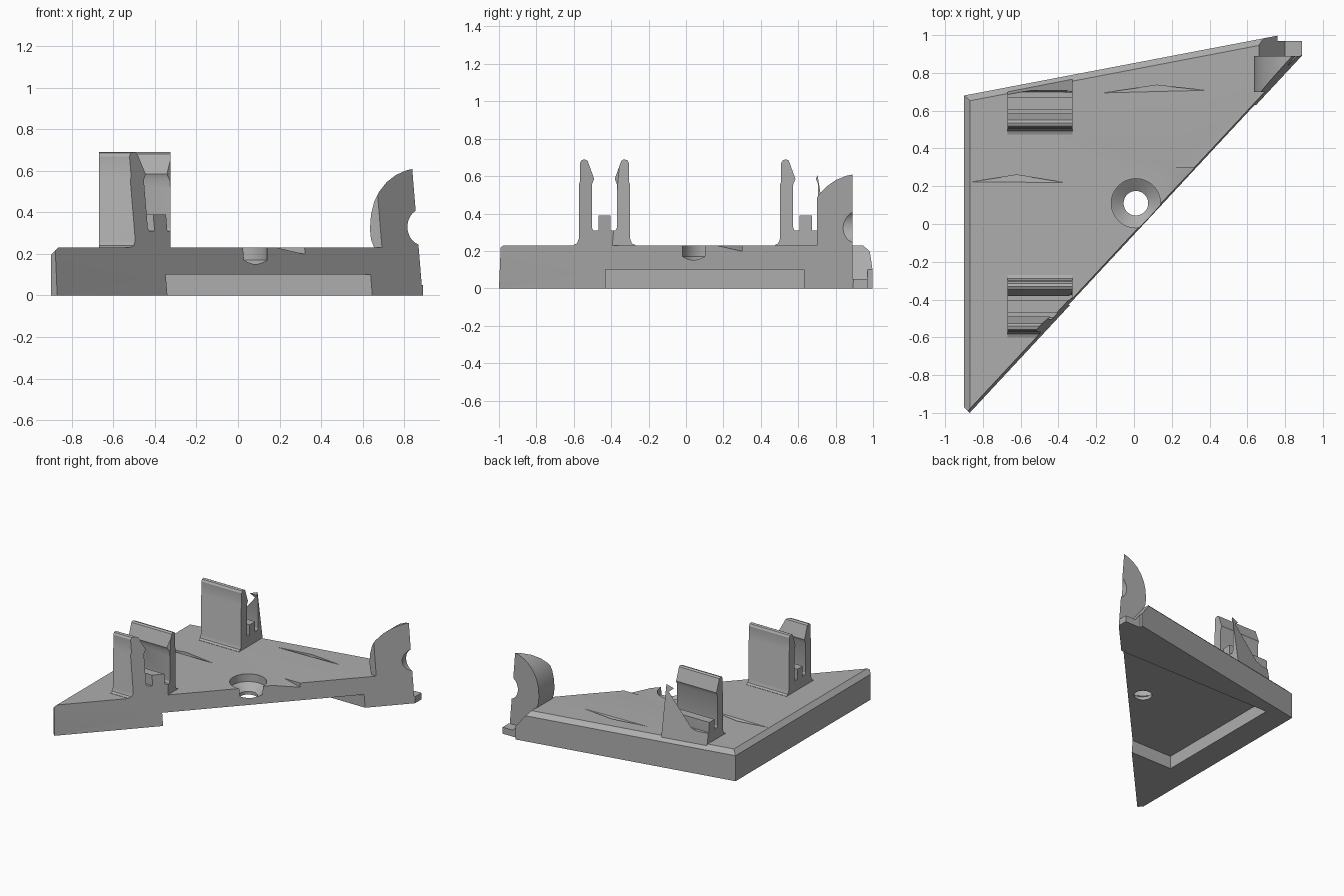
import bpy, bmesh, math
from mathutils import Vector

if "Cube" in bpy.data.objects:
    bpy.data.objects.remove(bpy.data.objects["Cube"])

grey = bpy.data.materials.new("grey plastic")
grey.diffuse_color = (0.42, 0.42, 0.42, 1)
grey.use_nodes = True
grey.node_tree.nodes["Principled BSDF"].inputs["Base Color"].default_value = grey.diffuse_color


def finish(name, bm):
    bmesh.ops.recalc_face_normals(bm, faces=bm.faces)
    me = bpy.data.meshes.new(name)
    bm.to_mesh(me)
    bm.free()
    me.materials.append(grey)
    ob = bpy.data.objects.new(name, me)
    bpy.context.collection.objects.link(ob)
    return ob


def prism(name, pts, axis, lo, hi):
    """Extrude a 2D outline along x (y,z pts), y (x,z pts) or z (x,y pts)."""
    bm = bmesh.new()
    place = {"x": lambda p, t: (t, p[0], p[1]),
             "y": lambda p, t: (p[0], t, p[1]),
             "z": lambda p, t: (p[0], p[1], t)}[axis]
    face = bm.faces.new([bm.verts.new(place(p, lo)) for p in pts])
    ext = bmesh.ops.extrude_face_region(bm, geom=[face])
    step = Vector(place((0, 0), hi - lo))
    bmesh.ops.translate(bm, vec=step, verts=[v for v in ext["geom"] if isinstance(v, bmesh.types.BMVert)])
    return finish(name, bm)


def hull(name, pts):
    bm = bmesh.new()
    bmesh.ops.convex_hull(bm, input=[bm.verts.new(p) for p in pts])
    return finish(name, bm)


def slab(point, normal):
    """Large block lying outside a plane, used for trimming."""
    bm = bmesh.new()
    bmesh.ops.create_cube(bm, size=6)
    ob = finish("trim", bm)
    n = Vector(normal).normalized()
    ob.rotation_mode = "QUATERNION"
    ob.rotation_quaternion = n.to_track_quat("Z", "Y")
    ob.location = Vector(point) + n * 3
    return ob


def cone(x, y, z0, z1, r0, r1):
    bm = bmesh.new()
    bmesh.ops.create_cone(bm, cap_ends=True, segments=48, radius1=r0, radius2=r1, depth=z1 - z0)
    bmesh.ops.translate(bm, vec=(x, y, (z0 + z1) / 2), verts=bm.verts)
    return finish("hole_cutter", bm)


def cut(ob, cutter):
    cutter.hide_render = True
    bpy.context.view_layer.update()
    mod = ob.modifiers.new("cut", "BOOLEAN")
    mod.operation = "DIFFERENCE"
    mod.solver = "EXACT"
    mod.object = cutter
    bpy.context.view_layer.objects.active = ob
    bpy.ops.object.modifier_apply(modifier=mod.name)
    bpy.data.objects.remove(cutter)


def diagonal():   # slightly leaning long diagonal side
    return slab((-0.87, -1, 0), (0.732, -0.681, 0.06))


# Triangular base plate
T = 0.23
plate = prism("base_plate", [(-0.9, 0.68), (-0.9, -0.97), (-0.87, -1), (0.89, 0.89),
                             (0.89, 0.97), (0.76, 0.97), (0.76, 0.997)], "z", 0, T)
cut(plate, diagonal())
# bevels along the left and back top edges
cut(plate, slab((-0.9, 0, 0.197), (-1, 0, 1)))
cut(plate, slab((-0.9, 0.68, 0.197), (-0.188, 0.982, 1)))
# pocket underneath, open to the diagonal side
cut(plate, prism("pocket", [(-0.7, -0.43), (0.9, -0.43), (0.9, 0.63), (-0.7, 0.63)], "z", -0.1, 0.1))
# sloped ramp and thin ledge at the back right corner
cut(plate, prism("ramp", [(0.645, 0.25), (0.80, 0.05), (1, 0.05), (1, 0.25)], "y", 0.89, 1.2))
# countersunk screw hole
cut(plate, cone(0.01, 0.11, 0.17, 0.3, 0.13, 0.13))
cut(plate, cone(0.01, 0.11, 0.125, 0.1701, 0.065, 0.13))
cut(plate, cone(0.01, 0.11, 0.05, 0.15, 0.065, 0.065))
# shallow sliver recesses in the top face
for ax, ay, bx, by, px, py in ((-0.88, 0.22, -0.34, 0.215, -0.62, 0.26),
                               (-0.19, 0.69, 0.40, 0.705, 0.12, 0.735)):
    cut(plate, hull("sliver", [(ax, ay, 0.235), (bx, by, 0.235), (px, py, 0.235), (px, py, 0.18)]))
# ramped notch on the diagonal side
cut(plate, hull("notch", [(x, y, z) for y in (0, 0.30)
                          for x, z in ((0.18, 0.232), (0.4, 0.25), (0.4, 0.18))]))

# Snap clips: half profile (distance from middle, height), mirrored
half = [(0.165, 0.2), (0.165, 0.232), (0.147, 0.24), (0.137, 0.265), (0.137, 0.555),
        (0.131, 0.57), (0.131, 0.67), (0.122, 0.685), (0.105, 0.69), (0.09, 0.682),
        (0.055, 0.585), (0.067, 0.555), (0.067, 0.325), (0.06, 0.31), (0.033, 0.31), (0.033, 0.39)]
for name, mid in (("front_clip", -0.436), ("rear_clip", 0.64)):
    outline = [(mid - d, z) for d, z in half] + [(mid + d, z) for d, z in reversed(half)]
    clip = prism(name, outline, "x", -0.67, -0.325)
    cut(clip, diagonal())
    if mid > 0:   # leaning trim along the back edge
        cut(clip, slab((-0.325, 0.765, 0.23), (-0.188, 0.97, 0.16)))

# Curved end stop with a round bite in its right side
bite = [(0.895 + 0.08 * math.cos(a), 0.33 + 0.09 * math.sin(a))
        for a in [math.radians(112 + i * 146 / 14) for i in range(15)]]
outline = [(0.67, 0.15), (0.655, 0.23), (0.64, 0.27), (0.635, 0.32), (0.64, 0.39), (0.655, 0.45),
           (0.68, 0.50), (0.715, 0.545), (0.76, 0.58), (0.81, 0.602), (0.855, 0.612)]
stop = prism("end_stop", outline + bite + [(0.89, 0.235), (0.89, 0.15)], "y", 0.70, 0.89)
cut(stop, diagonal())

for ob in bpy.context.scene.objects:
    bpy.ops.object.select_all(action="DESELECT")
    ob.select_set(True)
    bpy.context.view_layer.objects.active = ob
    bpy.ops.object.shade_smooth_by_angle(angle=math.radians(25))
